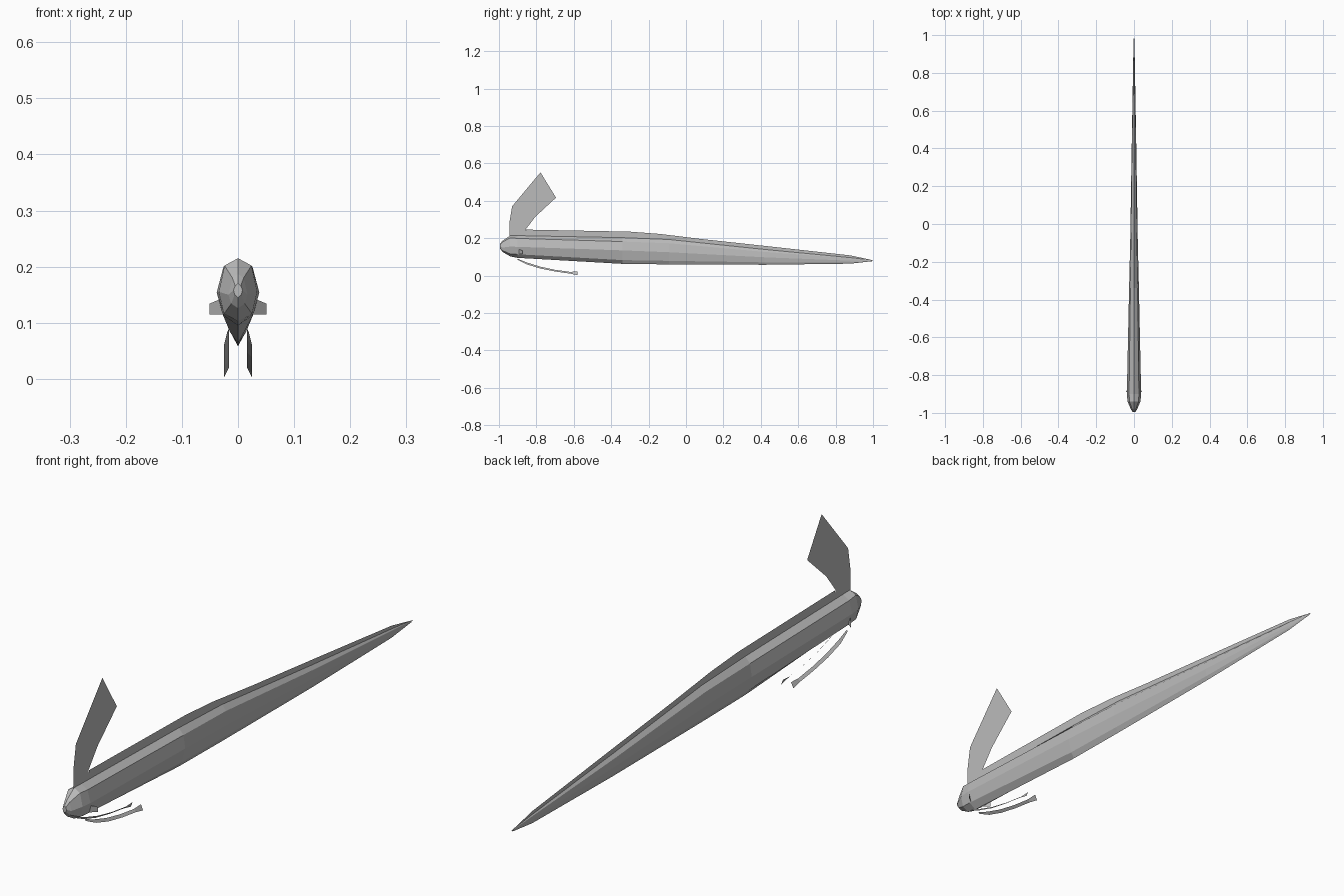
import bpy
import bmesh

cube = bpy.data.objects.get("Cube")
if cube:
    bpy.data.objects.remove(cube, do_unlink=True)

# One plain grey for the whole fish
grey = bpy.data.materials.new("silver_grey")
grey.use_nodes = True
colour = (0.5, 0.5, 0.5, 1.0)
grey.diffuse_color = colour
bsdf = grey.node_tree.nodes["Principled BSDF"]
bsdf.inputs["Base Color"].default_value = colour
bsdf.inputs["Roughness"].default_value = 0.7


def finish(name, bm):
    """Turn a bmesh into a flat-shaded object."""
    bmesh.ops.recalc_face_normals(bm, faces=bm.faces[:])
    mesh = bpy.data.meshes.new(name)
    bm.to_mesh(mesh)
    bm.free()
    mesh.materials.append(grey)
    obj = bpy.data.objects.new(name, mesh)
    bpy.context.scene.collection.objects.link(obj)
    return obj


def strip(name, edge_a, edge_b):
    """Thin sheet of quads between two matching edges."""
    bm = bmesh.new()
    a = [bm.verts.new(p) for p in edge_a]
    b = [bm.verts.new(p) for p in edge_b]
    for i in range(len(a) - 1):
        bm.faces.new((a[i], a[i + 1], b[i + 1], b[i]))
    return finish(name, bm)


# Body stations: y, top z, shoulder x z, middle x z, lower x z, keel z
stations = [
    (-0.995, 0.170, 0.005, 0.166, 0.008, 0.158, 0.006, 0.150, 0.145),
    (-0.980, 0.187, 0.010, 0.180, 0.017, 0.150, 0.012, 0.134, 0.126),
    (-0.940, 0.215, 0.024, 0.202, 0.034, 0.155, 0.025, 0.116, 0.103),
    (-0.900, 0.214, 0.026, 0.199, 0.038, 0.154, 0.027, 0.114, 0.095),
    (-0.340, 0.203, 0.019, 0.182, 0.026, 0.135, 0.014, 0.083, 0.063),
    (-0.090, 0.193, 0.015, 0.173, 0.020, 0.125, 0.011, 0.079, 0.060),
    (0.420, 0.140, 0.010, 0.127, 0.012, 0.098, 0.007, 0.071, 0.058),
    (0.880, 0.096, 0.003, 0.092, 0.004, 0.080, 0.003, 0.070, 0.064),
    (0.995, 0.083, 0.001, 0.082, 0.001, 0.080, 0.001, 0.078, 0.077),
]

# Eight-sided tapering body
bm = bmesh.new()
rings = []
for y, top, sx, sz, mx, mz, lx, lz, keel in stations:
    ring = [(0, top), (sx, sz), (mx, mz), (lx, lz),
            (0, keel), (-lx, lz), (-mx, mz), (-sx, sz)]
    rings.append([bm.verts.new((x, y, z)) for x, z in ring])
for r0, r1 in zip(rings, rings[1:]):
    for i in range(8):
        j = (i + 1) % 8
        bm.faces.new((r0[i], r0[j], r1[j], r1[i]))
bm.faces.new(rings[0])
bm.faces.new(rings[-1])
finish("body", bm)

# Long dorsal fin along the back: y, base z, top z
dorsal = [(-0.855, 0.208, 0.246), (-0.60, 0.203, 0.241), (-0.30, 0.198, 0.235),
          (-0.14, 0.190, 0.223), (0.08, 0.170, 0.196), (0.42, 0.137, 0.159),
          (0.88, 0.093, 0.108), (1.0, 0.080, 0.082)]
strip("dorsal_fin", [(0, y, b) for y, b, t in dorsal],
      [(0, y, t) for y, b, t in dorsal])

# Tall swept crest on the head
front_edge = [(-0.943, 0.205), (-0.943, 0.29), (-0.930, 0.37), (-0.778, 0.552)]
back_edge = [(-0.848, 0.205), (-0.858, 0.246), (-0.805, 0.315), (-0.695, 0.417)]
strip("head_crest", [(0, y, z) for y, z in front_edge],
      [(0, y, z) for y, z in back_edge])

# Trailing pelvic ribbons: y, inner z, outer z
ribbon = [(-0.900, 0.090, 0.084), (-0.850, 0.070, 0.060), (-0.780, 0.048, 0.038),
          (-0.700, 0.031, 0.022), (-0.620, 0.020, 0.011), (-0.580, 0.022, 0.002)]
for side, s in (("left", 1), ("right", -1)):
    strip(side + "_pelvic_ribbon",
          [(s * 0.016, y, i) for y, i, o in ribbon],
          [(s * (0.019 if k == 0 else 0.025), y, o)
           for k, (y, i, o) in enumerate(ribbon)])
    # Small pectoral fin standing out from the cheek
    strip(side + "_pectoral_fin",
          [(s * 0.024, -0.895, 0.115), (s * 0.051, -0.875, 0.115)],
          [(s * 0.032, -0.895, 0.142), (s * 0.051, -0.875, 0.134)])
